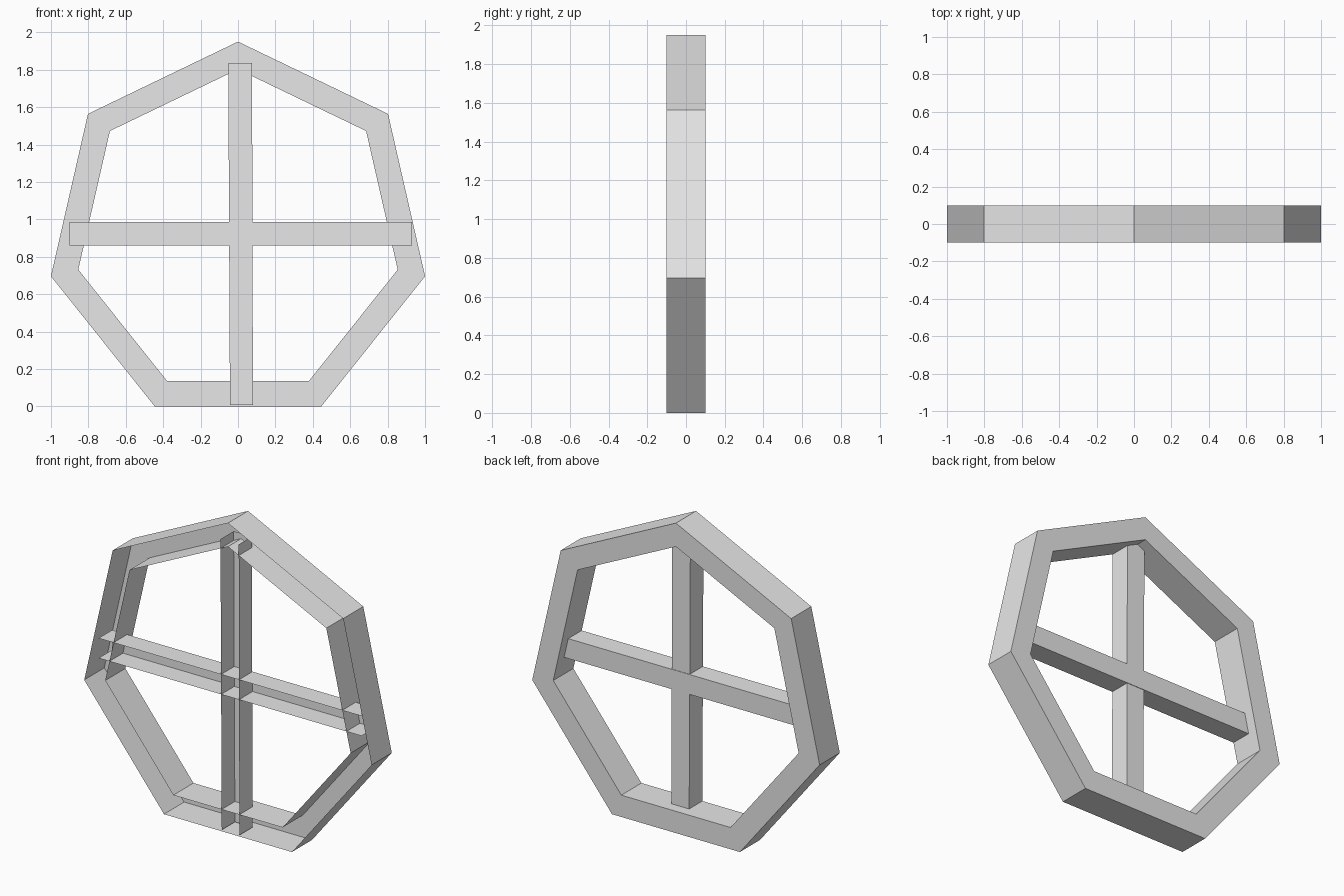
import bpy, bmesh
from math import sin, cos, tau

cube = bpy.data.objects.get("Cube")
if cube:
    bpy.data.objects.remove(cube, do_unlink=True)

grey = bpy.data.materials.new("light_grey")
grey.use_nodes = True
grey.diffuse_color = (0.8, 0.8, 0.8, 1)
grey.node_tree.nodes["Principled BSDF"].inputs["Base Color"].default_value = (0.8, 0.8, 0.8, 1)

SIDES = 7
FRONT = -0.1


def finish(bm, name):
    mesh = bpy.data.meshes.new(name)
    bm.to_mesh(mesh)
    bm.free()
    mesh.materials.append(grey)
    obj = bpy.data.objects.new(name, mesh)
    bpy.context.collection.objects.link(obj)
    return obj


def loop(bm, radius, centre_z, y):
    return [bm.verts.new((radius * sin(tau * i / SIDES), y,
                          centre_z + radius * cos(tau * i / SIDES)))
            for i in range(SIDES)]


def channel_ring(name):
    """Seven-sided ring with outer, back and inner walls, open at the front."""
    bm = bmesh.new()
    loops = [loop(bm, 1.026, 0.924, FRONT), loop(bm, 1.026, 0.924, 0.1),
             loop(bm, 0.876, 0.926, 0.1), loop(bm, 0.876, 0.926, FRONT)]
    for a, b in zip(loops, loops[1:]):
        for i in range(SIDES):
            j = (i + 1) % SIDES
            bm.faces.new((a[i], b[i], b[j], a[j]))
    return finish(bm, name)


def channel_bar(name, start, end, back):
    """U-shaped bar: two side walls and a back, open at the front and ends."""
    bm = bmesh.new()
    rows = []
    for (xa, za), (xb, zb) in (start, end):
        rows.append([bm.verts.new(p) for p in (
            (xa, FRONT, za), (xa, back, za), (xb, back, zb), (xb, FRONT, zb))])
    a, b = rows
    for i in range(3):
        bm.faces.new((a[i], a[i + 1], b[i + 1], b[i]))
    return finish(bm, name)


channel_ring("outer_ring")
# upright leans very slightly
channel_bar("upright_bar", ((0.08, 0.008), (-0.043, 0.008)),
            ((0.075, 1.835), (-0.052, 1.835)), 0.031)
channel_bar("cross_bar", ((-0.9, 0.86), (-0.9, 0.985)),
            ((0.93, 0.86), (0.93, 0.985)), 0.034)

# Face normals point outwards: away from each channel's hollow
for name in ("outer_ring", "upright_bar", "cross_bar"):
    mesh = bpy.data.objects[name].data
    bm = bmesh.new()
    bm.from_mesh(mesh)
    bm.normal_update()
    back = max(bm.faces, key=lambda f: f.calc_center_median().y)
    if back.normal.y < 0:
        bmesh.ops.reverse_faces(bm, faces=bm.faces[:])
    bm.to_mesh(mesh)
    bm.free()
